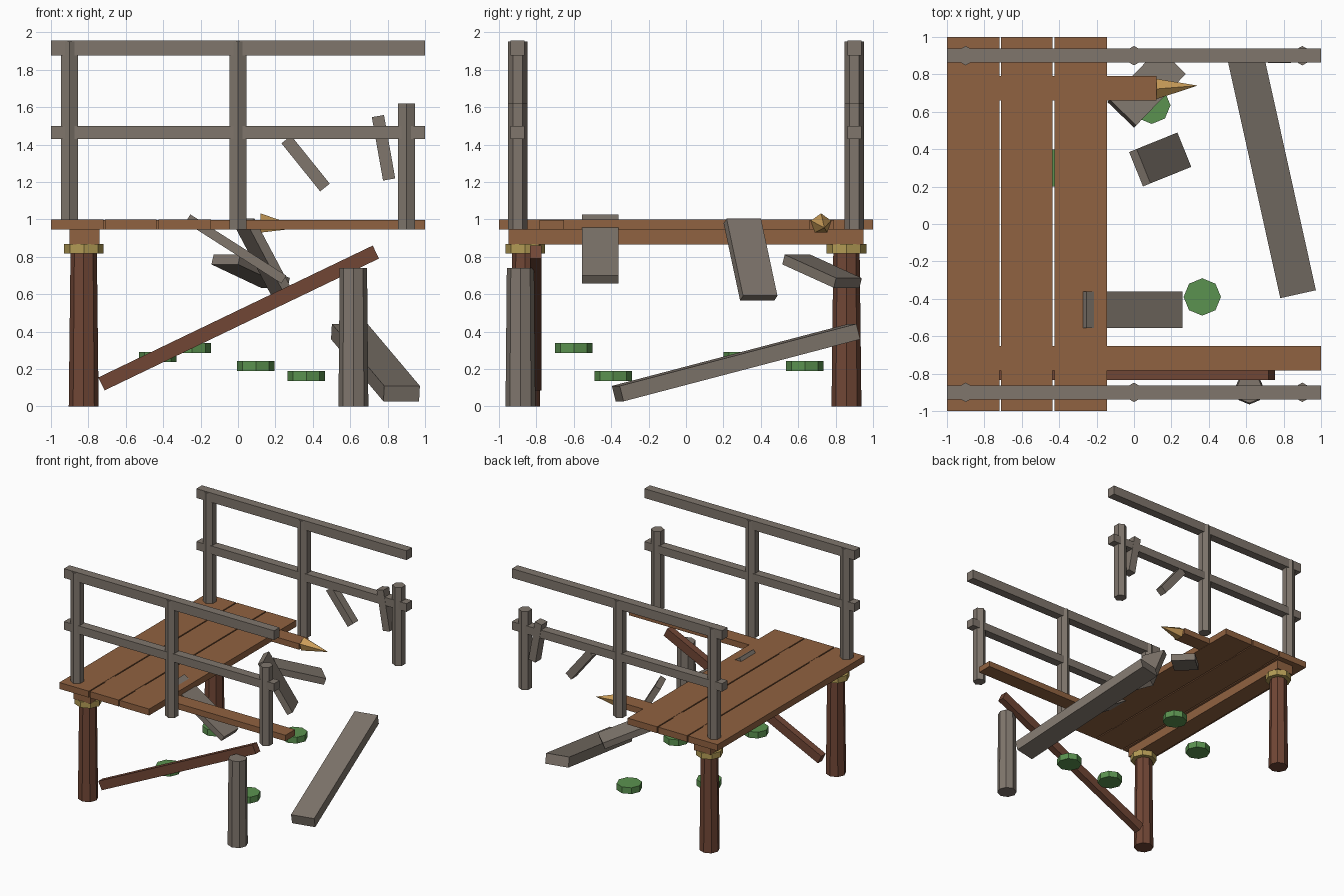
import bpy
import bmesh
import math
from mathutils import Matrix, Vector

cube = bpy.data.objects.get("Cube")
if cube:
    bpy.data.objects.remove(cube, do_unlink=True)


def material(name, rgb):
    m = bpy.data.materials.new(name)
    m.use_nodes = True
    m.diffuse_color = (*rgb, 1)
    node = next(n for n in m.node_tree.nodes if n.type == 'BSDF_PRINCIPLED')
    node.inputs["Base Color"].default_value = (*rgb, 1)
    return m


deck_wood = material("deck brown", (0.28, 0.122, 0.052))
leg_wood = material("dark red wood", (0.165, 0.062, 0.036))
old_wood = material("weathered grey wood", (0.215, 0.182, 0.152))
rope = material("rope gold", (0.45, 0.33, 0.09))
fresh_wood = material("fresh split wood", (0.60, 0.34, 0.10))
leaf = material("leaf green", (0.105, 0.29, 0.08))


def finish(name, bm, mat):
    bmesh.ops.recalc_face_normals(bm, faces=bm.faces)
    mesh = bpy.data.meshes.new(name)
    bm.to_mesh(mesh)
    bm.free()
    mesh.materials.append(mat)
    obj = bpy.data.objects.new(name, mesh)
    bpy.context.collection.objects.link(obj)
    return obj


def beam(name, start, end, width, thick, mat):
    """Box running from start to end; its width stays level."""
    a, b = Vector(start), Vector(end)
    d = (b - a).normalized()
    side = d.cross(Vector((0, 0, 1))).normalized()
    up = side.cross(d)
    rot = Matrix((d, side, up)).transposed().to_4x4()
    size = Matrix.Diagonal(((b - a).length, width, thick, 1))
    bm = bmesh.new()
    bmesh.ops.create_cube(bm, size=1, matrix=Matrix.Translation((a + b) / 2) @ rot @ size)
    return finish(name, bm, mat)


def post(name, x, y, z0, z1, r0, r1, sides, mat, turn=0.0):
    """Upright prism, optionally tapered."""
    bm = bmesh.new()
    place = Matrix.Translation((x, y, (z0 + z1) / 2)) @ Matrix.Rotation(turn, 4, 'Z')
    bmesh.ops.create_cone(bm, cap_ends=True, segments=sides, radius1=r0, radius2=r1,
                          depth=z1 - z0, matrix=place)
    # keep the first corner on the +y axis
    return finish(name, bm, mat)


# Deck planks, joists and cross beam
for i, (x0, x1) in enumerate([(-1, -0.72), (-0.71, -0.435), (-0.425, -0.145)]):
    x = (x0 + x1) / 2
    beam(f"deck_plank_{i + 1}", (x, -1, 0.972), (x, 1, 0.972), x1 - x0, 0.055, deck_wood)
beam("front_joist", (-0.98, -0.718, 0.972), (1, -0.718, 0.972), 0.13, 0.051, deck_wood)
beam("back_joist", (-0.98, 0.725, 0.972), (0.12, 0.725, 0.972), 0.13, 0.051, deck_wood)
beam("cross_beam", (-0.82, -0.95, 0.905), (-0.82, 0.95, 0.905), 0.16, 0.08, deck_wood)

# Splintered end of the broken joist
bm = bmesh.new()
base = Vector((0.12, 0.722, 0.975))
tip = bm.verts.new((0.34, 0.74, 0.955))
ring = []
for i in range(5):
    a = math.pi / 2 + i * math.tau / 5
    ring.append(bm.verts.new(base + Vector((0, math.cos(a), math.sin(a))) * 0.057))
bm.faces.new(ring)
for i in range(5):
    bm.faces.new((ring[i], ring[(i + 1) % 5], tip))
finish("joist_splinter", bm, fresh_wood)

# Legs with rope collars, broken leg stump, diagonal brace
for side, y in (("front", -0.86), ("back", 0.858)):
    post(f"{side}_leg", -0.825, y, 0, 0.866, 0.08, 0.07, 8, leg_wood)
    post(f"{side}_rope_collar", -0.824, y, 0.818, 0.868, 0.106, 0.106, 8, rope)
post("broken_leg", 0.617, -0.885, 0, 0.74, 0.08, 0.073, 8, old_wood)
beam("diagonal_brace", (-0.73, -0.803, 0.12), (0.737, -0.803, 0.825), 0.06, 0.077, leg_wood)

# Railings on both sides
for side, s in (("front", -1), ("back", 1)):
    y = 0.9 * s
    for i, (x, top) in enumerate([(-0.9, 1.95), (0, 1.95), (0.9, 1.62)]):
        post(f"{side}_rail_post_{i + 1}", x, y, 0.945, top, 0.052, 0.052, 6, old_wood)
    for part, z, h in (("top", 1.915, 0.08), ("middle", 1.465, 0.07)):
        beam(f"{side}_{part}_rail", (-1, y, z), (1, y, z), 0.075, h, old_wood)

# Broken pieces hanging from the back railing
beam("rail_fragment_1", (0.258, 0.9, 1.427), (0.465, 0.9, 1.17), 0.07, 0.066, old_wood)
beam("rail_fragment_2", (0.748, 0.9, 1.552), (0.808, 0.9, 1.213), 0.078, 0.066, old_wood)

# Fallen planks
beam("fallen_plank_large", (0.875, -0.365, 0.068), (0.595, 0.9, 0.4), 0.195, 0.085, old_wood)
beam("fallen_plank_through_deck", (-0.268, -0.459, 1.005), (0.245, -0.459, 0.678),
     0.195, 0.05, old_wood)
beam("fallen_plank_steep", (0.031, 0.301, 0.991), (0.249, 0.389, 0.579), 0.198, 0.05, old_wood)
beam("fallen_plank_back", (-0.065, 0.59, 0.785), (0.2, 0.865, 0.66), 0.198, 0.055, old_wood)

# Floating leaf pads
for i, (x, y, z) in enumerate([(0.365, -0.39, 0.163), (0.095, 0.635, 0.215),
                               (-0.43, 0.3, 0.263), (-0.245, -0.6, 0.312)]):
    post(f"leaf_pad_{i + 1}", x, y, z - 0.027, z + 0.027, 0.1, 0.1, 8, leaf)
